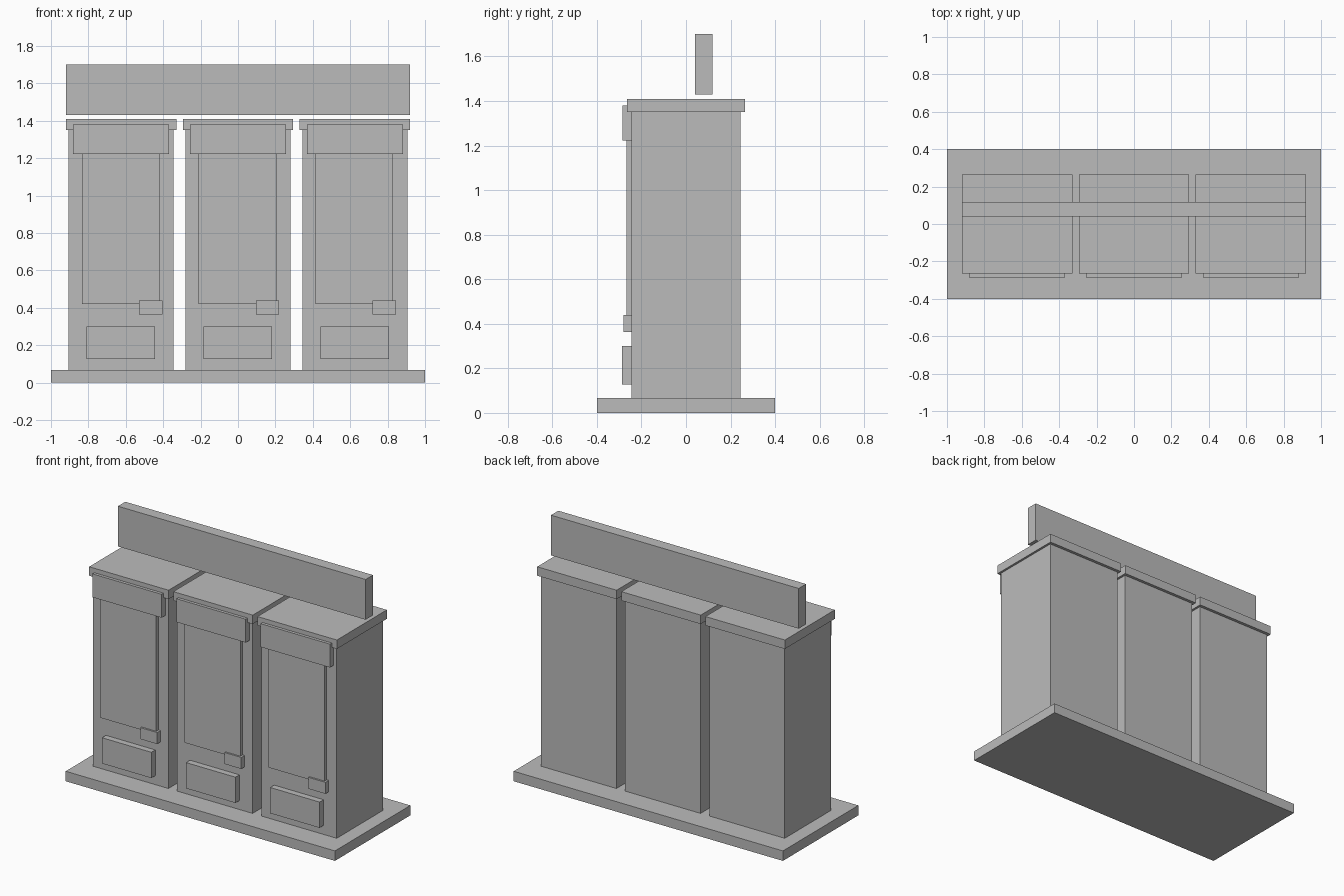
import bpy
import bmesh
from mathutils import Vector

old = bpy.data.objects.get("Cube")
if old:
    bpy.data.objects.remove(old, do_unlink=True)

# Single flat colour
grey = bpy.data.materials.new("plain_grey")
grey.use_nodes = True
colour = (0.5, 0.5, 0.5, 1)
grey.diffuse_color = colour
grey.node_tree.nodes["Principled BSDF"].inputs["Base Color"].default_value = colour


def box(name, x, y, z):
    """Box spanning the given (low, high) range on each axis."""
    low, high = (Vector(v) for v in zip(x, y, z))
    bm = bmesh.new()
    bmesh.ops.create_cube(bm, size=1)
    bmesh.ops.scale(bm, vec=high - low, verts=bm.verts)
    mesh = bpy.data.meshes.new(name)
    bm.to_mesh(mesh)
    bm.free()
    mesh.materials.append(grey)
    obj = bpy.data.objects.new(name, mesh)
    obj.location = (low + high) / 2
    bpy.context.collection.objects.link(obj)
    return obj


# Shared floor slab and long sign board
box("base_slab", (-1, 1), (-0.4, 0.4), (0, 0.067))
box("sign_board", (-0.92, 0.92), (0.04, 0.118), (1.43, 1.70))

# Cabinet parts relative to the cabinet centre: x range, y range, z range
body_front = -0.245
parts = {
    "cabinet_body": ((-0.28, 0.28), (body_front, 0.245), (0.067, 1.35)),
    "cabinet_cap": ((-0.295, 0.295), (-0.265, 0.265), (1.35, 1.41)),
    "header_panel": ((-0.257, 0.257), (-0.285, body_front), (1.223, 1.38)),
    "display_window": ((-0.21, 0.205), (-0.268, body_front), (0.42, 1.223)),
    "coin_box": ((0.095, 0.22), (-0.28, body_front), (0.363, 0.44)),
    "pickup_tray": ((-0.185, 0.182), (-0.287, body_front), (0.127, 0.30)),
}

# Three identical cabinets side by side
for side, cx in (("right", -0.625), ("middle", 0), ("left", 0.625)):
    for part, (x, y, z) in parts.items():
        box(f"{side}_{part}", (x[0] + cx, x[1] + cx), y, z)
